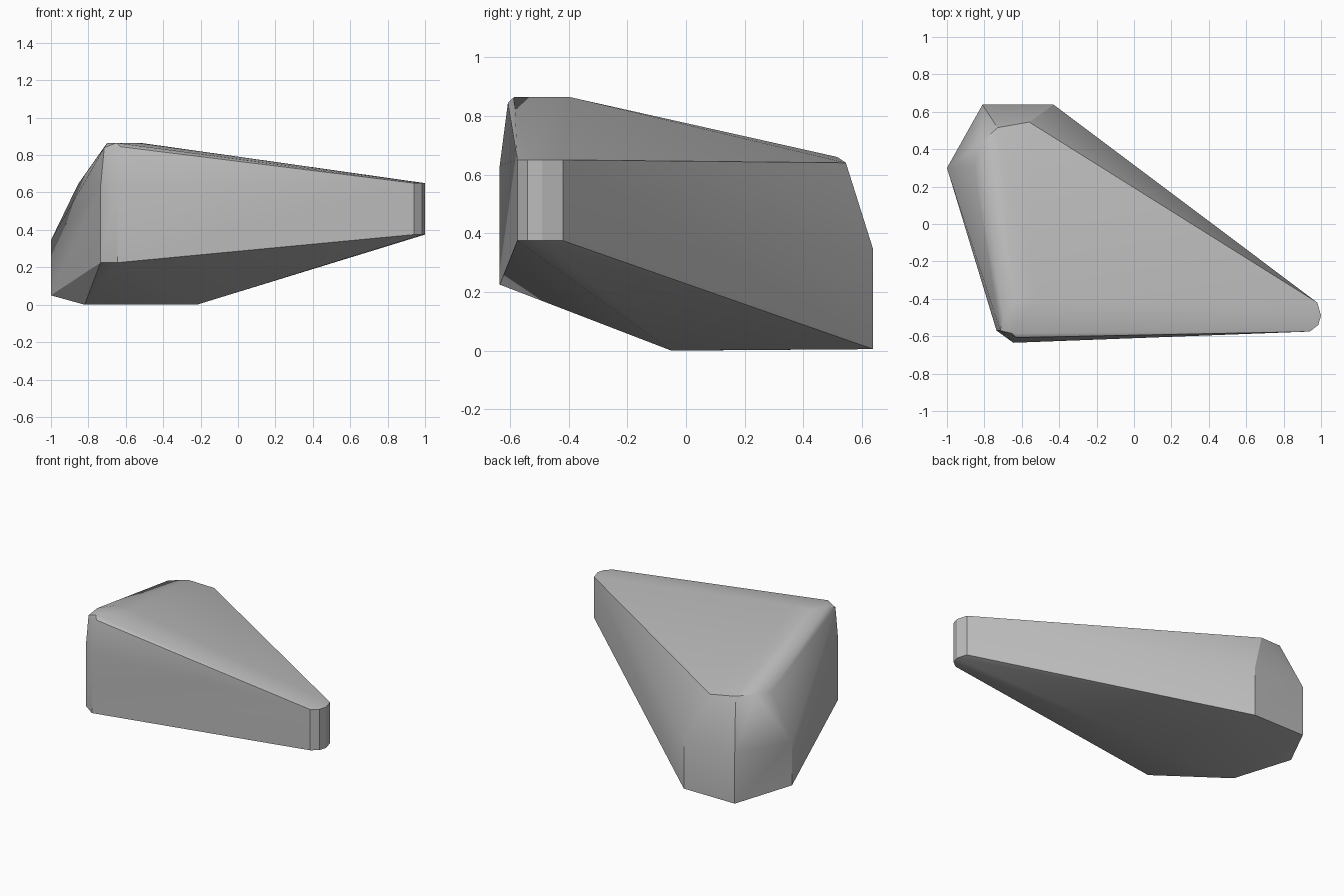
import bpy
import bmesh
import math

default_cube = bpy.data.objects.get("Cube")
if default_cube:
    bpy.data.objects.remove(default_cube, do_unlink=True)


def make_material(name, colour):
    material = bpy.data.materials.new(name)
    material.use_nodes = True
    material.diffuse_color = colour
    shader = material.node_tree.nodes["Principled BSDF"]
    shader.inputs["Base Color"].default_value = colour
    shader.inputs["Roughness"].default_value = 0.9
    return material


def column(outline, bottom, top):
    """Repeat a plan outline at two heights."""
    return [(x, y, z) for z in (bottom, top) for x, y in outline]


def hull_object(name, points, material, sharp_angle):
    """Wrap corner points in a faceted convex shell."""
    bm = bmesh.new()
    for point in points:
        bm.verts.new(point)
    hull = bmesh.ops.convex_hull(bm, input=bm.verts[:])
    loose = set(hull["geom_interior"]) | set(hull["geom_unused"])
    loose_verts = [g for g in loose if isinstance(g, bmesh.types.BMVert) and g.is_valid]
    bmesh.ops.delete(bm, geom=loose_verts, context="VERTS")
    bmesh.ops.dissolve_limit(bm, angle_limit=math.radians(1),
                             verts=bm.verts[:], edges=bm.edges[:])
    bmesh.ops.recalc_face_normals(bm, faces=bm.faces[:])
    mesh = bpy.data.meshes.new(name)
    bm.to_mesh(mesh)
    bm.free()
    mesh.materials.append(material)
    rock = bpy.data.objects.new(name, mesh)
    bpy.context.collection.objects.link(rock)
    bpy.ops.object.select_all(action="DESELECT")
    rock.select_set(True)
    bpy.context.view_layer.objects.active = rock
    bpy.ops.object.shade_smooth_by_angle(angle=math.radians(sharp_angle))
    return rock


# Narrow rounded tip
tip = column([(0.94, -0.575), (0.985, -0.54), (1, -0.49), (0.98, -0.42)], 0.375, 0.65)

# Blunt front corner
corner = column([(-0.735, -0.57), (-0.645, -0.635)], 0.225, 0.63)

# Broad back end, with its side corner lifted off the ground
back = column([(-0.81, 0.638), (-0.43, 0.638)], 0.005, 0.345)
back += column([(-1, 0.3)], 0.05, 0.345)

# Flat underside
underside = [(-0.82, -0.03, 0), (-0.22, -0.05, 0)]

# Sloping top: raised crest at the front, rounded rim at the back
crest = [(-0.715, -0.57, 0.84), (-0.63, -0.607, 0.845),
         (-0.7, -0.5, 0.865), (-0.65, -0.585, 0.865),
         (-0.63, -0.4, 0.865), (-0.52, -0.4, 0.865)]
rim = [(-0.855, 0.31, 0.645), (-0.82, 0.43, 0.665),
       (-0.73, 0.515, 0.66), (-0.56, 0.545, 0.64)]

stone = make_material("stone grey", (0.5, 0.5, 0.5, 1))
hull_object("rock", tip + corner + back + underside + crest + rim, stone, 30)
